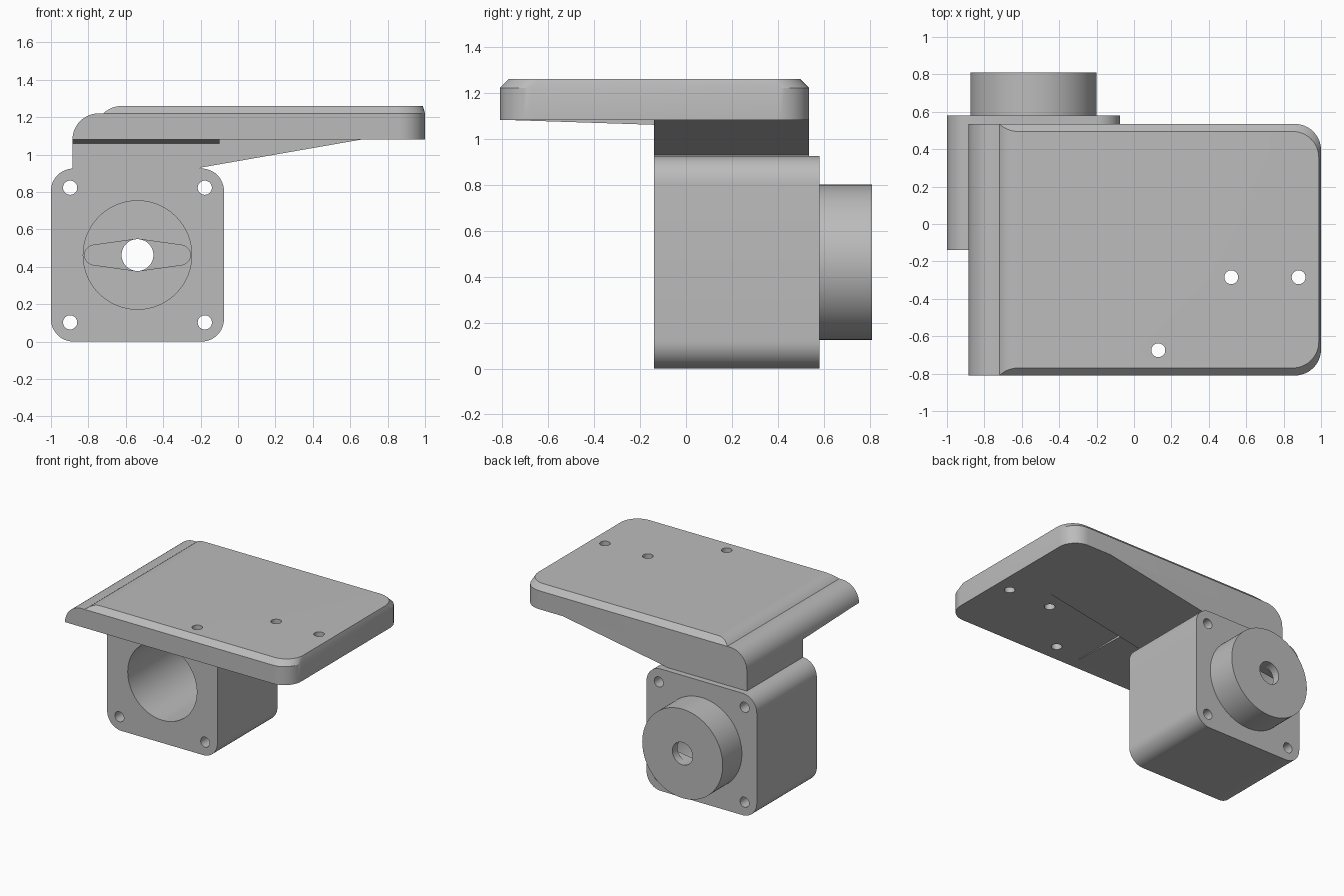
import bpy, bmesh, math
from mathutils import Vector

default_cube = bpy.data.objects.get("Cube")
if default_cube:
    bpy.data.objects.remove(default_cube, do_unlink=True)

grey = bpy.data.materials.new("matte grey")
grey.use_nodes = True
GREY = (0.5, 0.5, 0.5, 1)
grey.diffuse_color = GREY
grey.node_tree.nodes["Principled BSDF"].inputs["Base Color"].default_value = GREY


def arc(cx, cy, r, start, end, n=12):
    """Points along an arc, angles in degrees."""
    angles = [math.radians(start + (end - start) * i / n) for i in range(n + 1)]
    return [(cx + r * math.cos(a), cy + r * math.sin(a)) for a in angles]


def circle(cx, cy, r, n=64):
    return arc(cx, cy, r, 0, 360, n)[:-1]


def loft(name, rings):
    """Closed solid through rings that have equal point counts."""
    bm = bmesh.new()
    loops = [[bm.verts.new(p) for p in ring] for ring in rings]
    n = len(loops[0])
    for low, high in zip(loops, loops[1:]):
        for i in range(n):
            j = (i + 1) % n
            bm.faces.new((low[i], low[j], high[j], high[i]))
    bm.faces.new(loops[0])
    bm.faces.new(loops[-1])
    bmesh.ops.recalc_face_normals(bm, faces=bm.faces)
    mesh = bpy.data.meshes.new(name)
    bm.to_mesh(mesh)
    bm.free()
    mesh.materials.append(grey)
    obj = bpy.data.objects.new(name, mesh)
    bpy.context.collection.objects.link(obj)
    return obj


def prism_y(name, pts, y0, y1):
    return loft(name, [[(x, y, z) for x, z in pts] for y in (y0, y1)])


def prism_z(name, pts, z0, z1):
    return loft(name, [[(x, y, z) for x, y in pts] for z in (z0, z1)])


def combine(obj, tool, operation):
    """Apply a boolean and discard the tool."""
    mod = obj.modifiers.new("boolean", 'BOOLEAN')
    mod.object, mod.operation, mod.solver = tool, operation, 'EXACT'
    bpy.context.view_layer.update()
    graph = bpy.context.evaluated_depsgraph_get()
    mesh = bpy.data.meshes.new_from_object(obj.evaluated_get(graph))
    obj.modifiers.clear()
    obj.data = mesh
    bpy.data.objects.remove(tool, do_unlink=True)


# Housing: rounded block with a round boss behind
CX, CZ, HALF, R = -0.5375, 0.4625, 0.4625, 0.12
outline = []
for k, (sx, sz) in enumerate([(1, 1), (-1, 1), (-1, -1), (1, -1)]):
    outline += arc(CX + sx * (HALF - R), CZ + sz * (HALF - R), R, 90 * k, 90 * k + 90)
housing = prism_y("motor_housing", outline, -0.14, 0.58)
combine(housing, prism_y("boss", circle(CX, CZ, 0.3375, 96), 0.5, 0.81), 'UNION')

# Large front bore, horn-shaped slot and shaft hole
combine(housing, prism_y("bore", circle(CX, CZ, 0.29, 96), -0.3, 0.68), 'DIFFERENCE')
slot = (arc(CX + 0.23, CZ, 0.053, -82, 82) + arc(CX, CZ, 0.085, 82, 98, 4)
        + arc(CX - 0.23, CZ, 0.053, 98, 262) + arc(CX, CZ, 0.085, 262, 278, 4))
combine(housing, prism_y("horn_slot", slot, 0.6, 0.75), 'DIFFERENCE')
combine(housing, prism_y("shaft_hole", circle(CX, CZ, 0.085), 0.5, 1), 'DIFFERENCE')

# Corner screw holes
for sx in (-1, 1):
    for sz in (-1, 1):
        hole = prism_y("screw_hole", circle(CX + sx * 0.36, CZ + sz * 0.36, 0.038, 32), -0.5, 1)
        combine(housing, hole, 'DIFFERENCE')

# Top plate: chamfered slab with rounded right corners
LEFT, BACK, FRONT, BASE = -0.885, 0.535, -0.81, 1.08


def plate_ring(z, dx, dy):
    r = 0.14
    x = 1 - dx - r
    pts = ([(-1.1, FRONT + dy)] + arc(x, FRONT + dy + r, r, -90, 0)
           + arc(x, BACK - dy - r, r, 0, 90) + [(-1.1, BACK - dy)])
    return [(px, py, z) for px, py in pts]


plate = loft("top_plate", [plate_ring(BASE, 0, 0), plate_ring(1.22, 0, 0),
                           plate_ring(1.30, 0.024, 0.08)])

# Trim the slab to the side profile with its rounded, stepped left end
profile = ([(1.2, 0.9), (LEFT, 0.9)] + arc(LEFT + 0.14, BASE, 0.14, 180, 90)
           + arc(-0.62, 1.115, 0.145, 133.6, 90, 8) + [(1.2, 1.26)])
combine(plate, prism_y("profile_trim", profile, -1, 1), 'INTERSECT')

# Plate holes
for x, y in [(0.52, -0.285), (0.88, -0.285), (0.13, -0.675)]:
    combine(plate, prism_z("plate_hole", circle(x, y, 0.037, 32), 0.9, 1.4), 'DIFFERENCE')

# Neck and tapered arm under the plate
arm = prism_y("support_arm", [(LEFT, 0.88), (-0.23, 0.88), (-0.2, 0.93),
                              (0.66, BASE), (LEFT, BASE)], -0.14, BACK)

# Shallow taper on the plate underside in front of the neck
taper = loft("underside_taper", [[(x, FRONT + 0.06, BASE), (x, -0.14, 1.06), (x, -0.14, BASE)]
                                 for x in (LEFT, -0.1)])

# Smooth the curved walls and keep the edges crisp
for obj in (housing, plate, arm, taper):
    bpy.ops.object.select_all(action='DESELECT')
    obj.select_set(True)
    bpy.context.view_layer.objects.active = obj
    bpy.ops.object.shade_smooth_by_angle(angle=math.radians(25))
